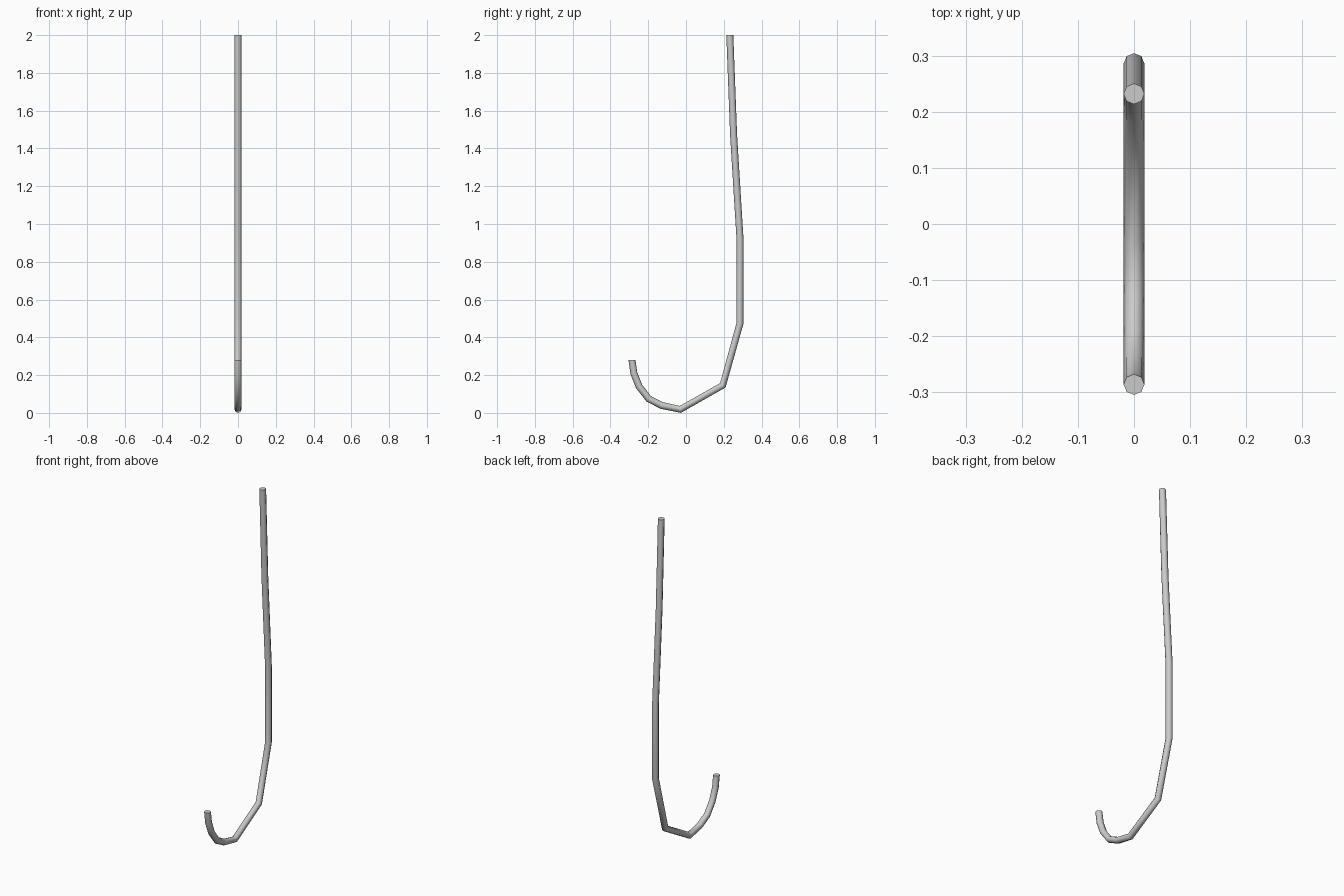
import bpy, bmesh
from math import cos, sin, pi, radians
from mathutils import Vector

if "Cube" in bpy.data.objects:
    bpy.data.objects.remove(bpy.data.objects["Cube"])

SIDES, RADIUS = 8, 0.0185

# Centre line of the bent rod in (y, z), from the top of the shaft to the hook tip
path = [(0.232, 2.0), (0.252, 1.47), (0.286, 0.92), (0.286, 0.475),
        (0.195, 0.146), (-0.03, 0.0185), (-0.128, 0.039), (-0.198, 0.075),
        (-0.248, 0.14), (-0.276, 0.21), (-0.286, 0.28)]
pts = [Vector((0, y, z)) for y, z in path]

# Ring of vertices at each path point, square to the averaged direction
bm = bmesh.new()
rings = []
for i, p in enumerate(pts):
    if i == 0:
        t = Vector((0, 0, -1))
    elif i == len(pts) - 1:
        t = Vector((0, 0, 1))
    else:
        t = ((p - pts[i - 1]).normalized() + (pts[i + 1] - p).normalized()).normalized()
    side = Vector((1, 0, 0))
    up = t.cross(side)
    rings.append([bm.verts.new(p + RADIUS * (side * cos(2 * pi * k / SIDES) + up * sin(2 * pi * k / SIDES)))
                  for k in range(SIDES)])

# Walls and end caps
for a, b in zip(rings, rings[1:]):
    for k in range(SIDES):
        n = (k + 1) % SIDES
        bm.faces.new((a[k], a[n], b[n], b[k]))
bm.faces.new(rings[0])
bm.faces.new(rings[-1])
bmesh.ops.recalc_face_normals(bm, faces=bm.faces)

mesh = bpy.data.meshes.new("hooked_rod")
bm.to_mesh(mesh)
bm.free()
rod = bpy.data.objects.new("hooked_rod", mesh)
bpy.context.collection.objects.link(rod)
bpy.context.view_layer.objects.active = rod
rod.select_set(True)
bpy.ops.object.shade_smooth_by_angle(angle=radians(50))
